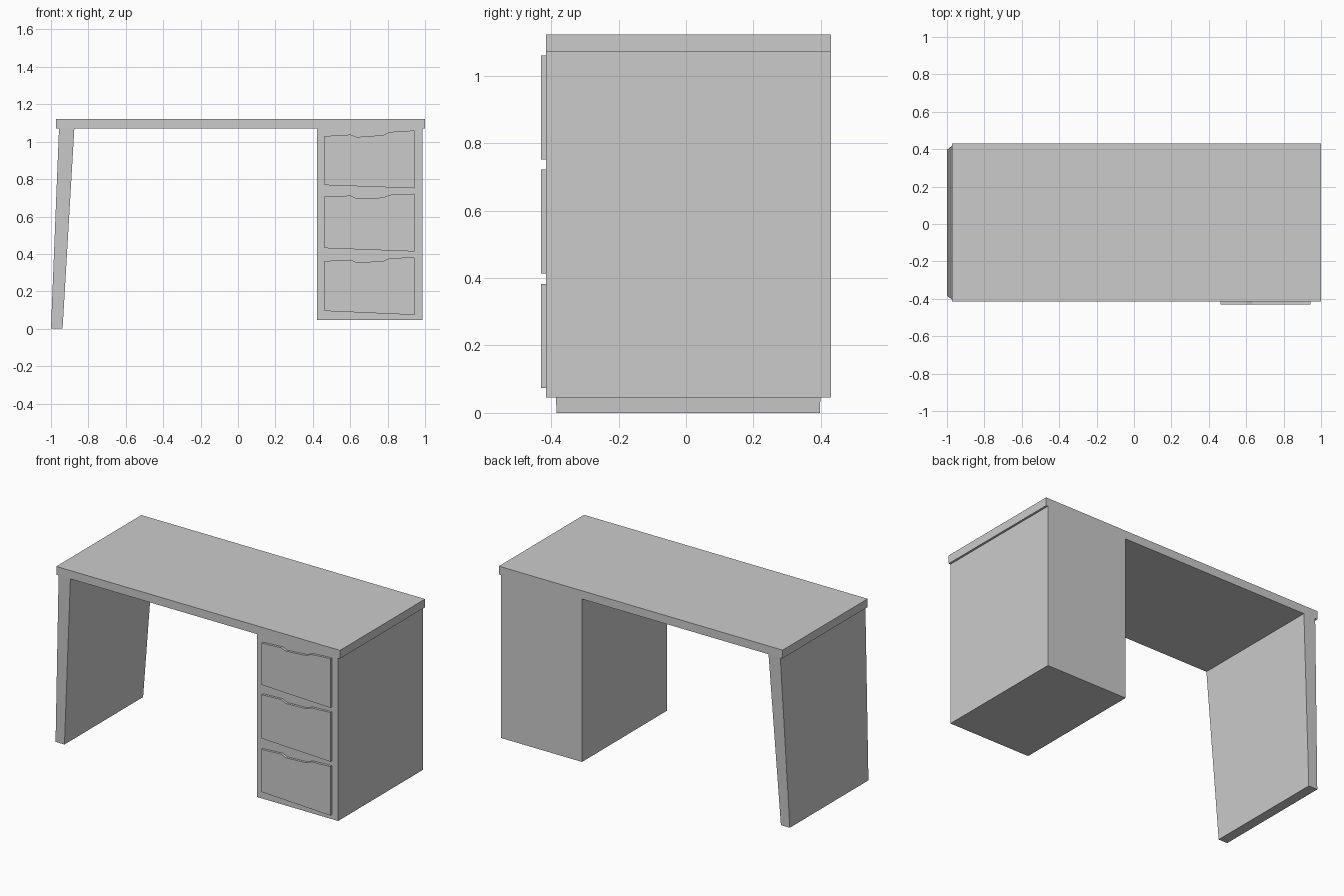
import bpy, bmesh

if "Cube" in bpy.data.objects:
    bpy.data.objects.remove(bpy.data.objects["Cube"])

FRONT, BACK, PANEL = -0.415, 0.43, -0.43


def make_object(name, bm):
    bmesh.ops.recalc_face_normals(bm, faces=bm.faces)
    mesh = bpy.data.meshes.new(name)
    bm.to_mesh(mesh)
    bm.free()
    obj = bpy.data.objects.new(name, mesh)
    bpy.context.collection.objects.link(obj)
    return obj


def prism(name, profile, y0, y1):
    """Extrude an x-z profile from y0 back to y1."""
    bm = bmesh.new()
    face = bm.faces.new([bm.verts.new((x, y0, z)) for x, z in profile])
    ext = bmesh.ops.extrude_face_region(bm, geom=[face])
    moved = [v for v in ext["geom"] if isinstance(v, bmesh.types.BMVert)]
    bmesh.ops.translate(bm, verts=moved, vec=(0, y1 - y0, 0))
    # extrude keeps the source face, so the solid is closed
    return make_object(name, bm)


def rect(x0, x1, z0, z1):
    return [(x0, z0), (x1, z0), (x1, z1), (x0, z1)]


# Table top and drawer cabinet
prism("table_top", rect(-0.973, 1.0, 1.07, 1.122), FRONT, BACK)
prism("drawer_cabinet", rect(0.422, 0.987, 0.046, 1.07), FRONT, BACK)

# Splayed side leg, narrower at the foot
leg = prism("side_leg", [(-1.0, 0), (-0.938, 0), (-0.875, 1.07), (-0.957, 1.07)], FRONT, BACK)
for v in leg.data.vertices:
    if v.co.z < 0.5:
        v.co.y = -0.384 if v.co.y < 0 else 0.397

# Drawer fronts: bottom edge heights, then top edge heights left to right
top_x = [0.463, 0.603, 0.633, 0.775, 0.81, 0.943]
drawers = {
    "top_drawer_front": (0.768, 0.751, [1.03, 1.038, 1.025, 1.035, 1.052, 1.06]),
    "middle_drawer_front": (0.431, 0.413, [0.706, 0.712, 0.696, 0.701, 0.716, 0.722]),
    "bottom_drawer_front": (0.095, 0.074, [0.362, 0.369, 0.355, 0.361, 0.377, 0.382]),
}
for name, (low_left, low_right, top_z) in drawers.items():
    profile = [(top_x[0], low_left), (top_x[-1], low_right)]
    profile += list(zip(top_x, top_z))[::-1]
    prism(name, profile, PANEL, FRONT)
